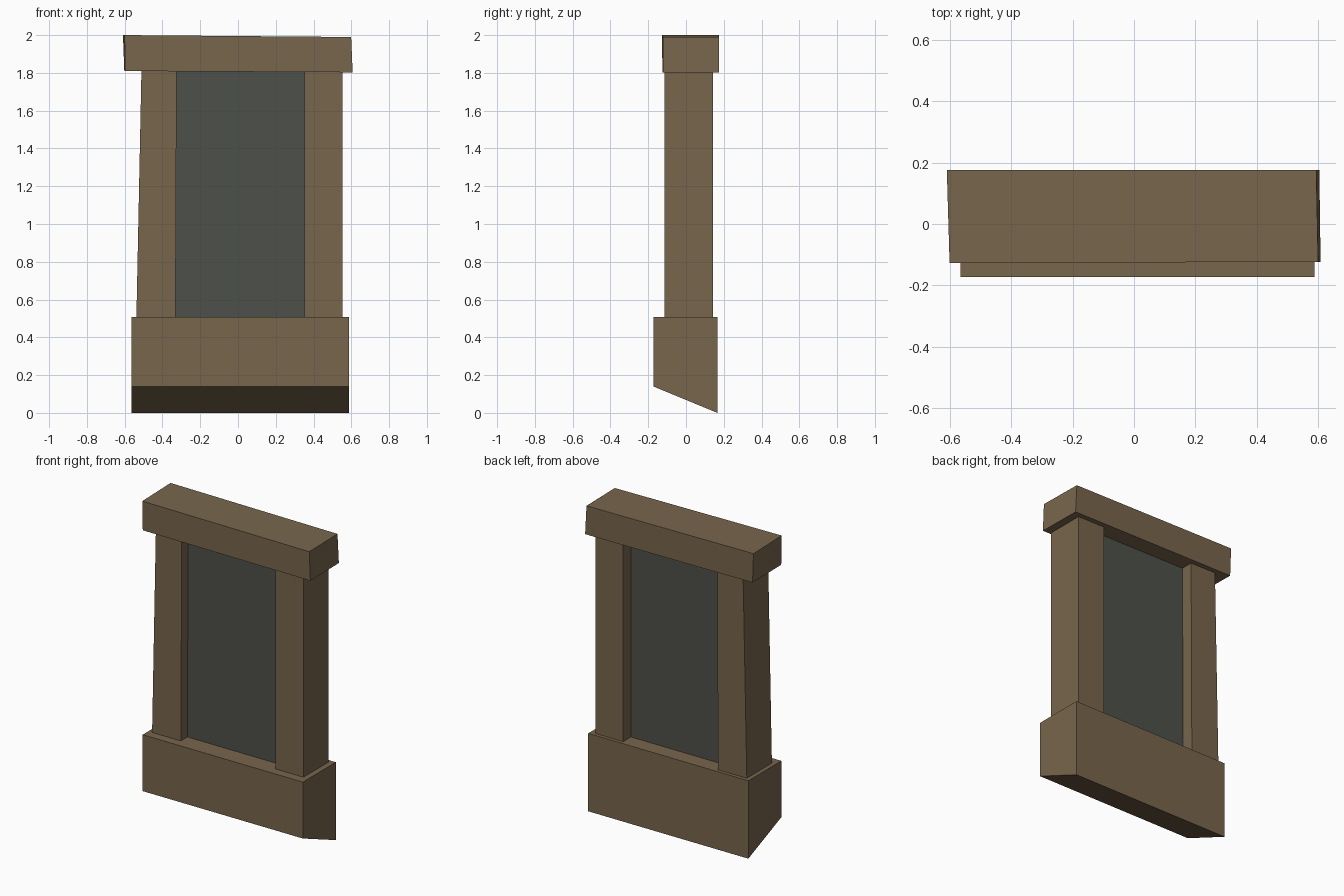
import bpy

if "Cube" in bpy.data.objects:
    bpy.data.objects.remove(bpy.data.objects["Cube"])


def material(name, rgb):
    m = bpy.data.materials.new(name)
    m.diffuse_color = (*rgb, 1)
    m.use_nodes = True
    m.node_tree.nodes["Principled BSDF"].inputs["Base Color"].default_value = m.diffuse_color
    return m


stone = material("brown stone", (0.188, 0.133, 0.074))
slate = material("dark slate", (0.076, 0.082, 0.067))


def block(name, bottom, top, mat):
    """Six-sided block from two rings: front left, front right, back right, back left."""
    faces = [(3, 2, 1, 0), (4, 5, 6, 7)]
    faces += [(i, (i + 1) % 4, (i + 1) % 4 + 4, i + 4) for i in range(4)]
    mesh = bpy.data.meshes.new(name)
    mesh.from_pydata(bottom + top, [], faces)
    mesh.materials.append(mat)
    obj = bpy.data.objects.new(name, mesh)
    bpy.context.collection.objects.link(obj)
    return obj


def ring(x0, x1, y0, y1, z):
    return [(x0, y0, z), (x1, y0, z), (x1, y1, z), (x0, y1, z)]


# Base with an underside sloping down to the back
base_bottom = [(x, y, 0.14 if y < 0 else 0.0)
               for x, y, _ in ring(-0.565, 0.588, -0.173, 0.166, 0)]
block("base", base_bottom, ring(-0.565, 0.588, -0.173, 0.166, 0.507), stone)

# Side posts, the left one leaning slightly inward
block("left_post", ring(-0.538, -0.331, -0.115, 0.143, 0.5),
      ring(-0.511, -0.325, -0.115, 0.143, 1.82), stone)
block("right_post", ring(0.352, 0.552, -0.115, 0.143, 0.5),
      ring(0.352, 0.552, -0.115, 0.143, 1.82), stone)

# Recessed panel between the posts
block("panel", ring(-0.35, 0.37, -0.048, 0.063, 0.49),
      ring(-0.35, 0.37, -0.048, 0.063, 1.83), slate)

# Slightly crooked lintel
block("lintel",
      [(-0.598, -0.125, 1.81), (0.607, -0.123, 1.803),
       (0.603, 0.176, 1.803), (-0.602, 0.176, 1.81)],
      [(-0.600, -0.127, 2.0), (0.599, -0.123, 1.99),
       (0.593, 0.176, 1.99), (-0.609, 0.176, 2.0)], stone)
